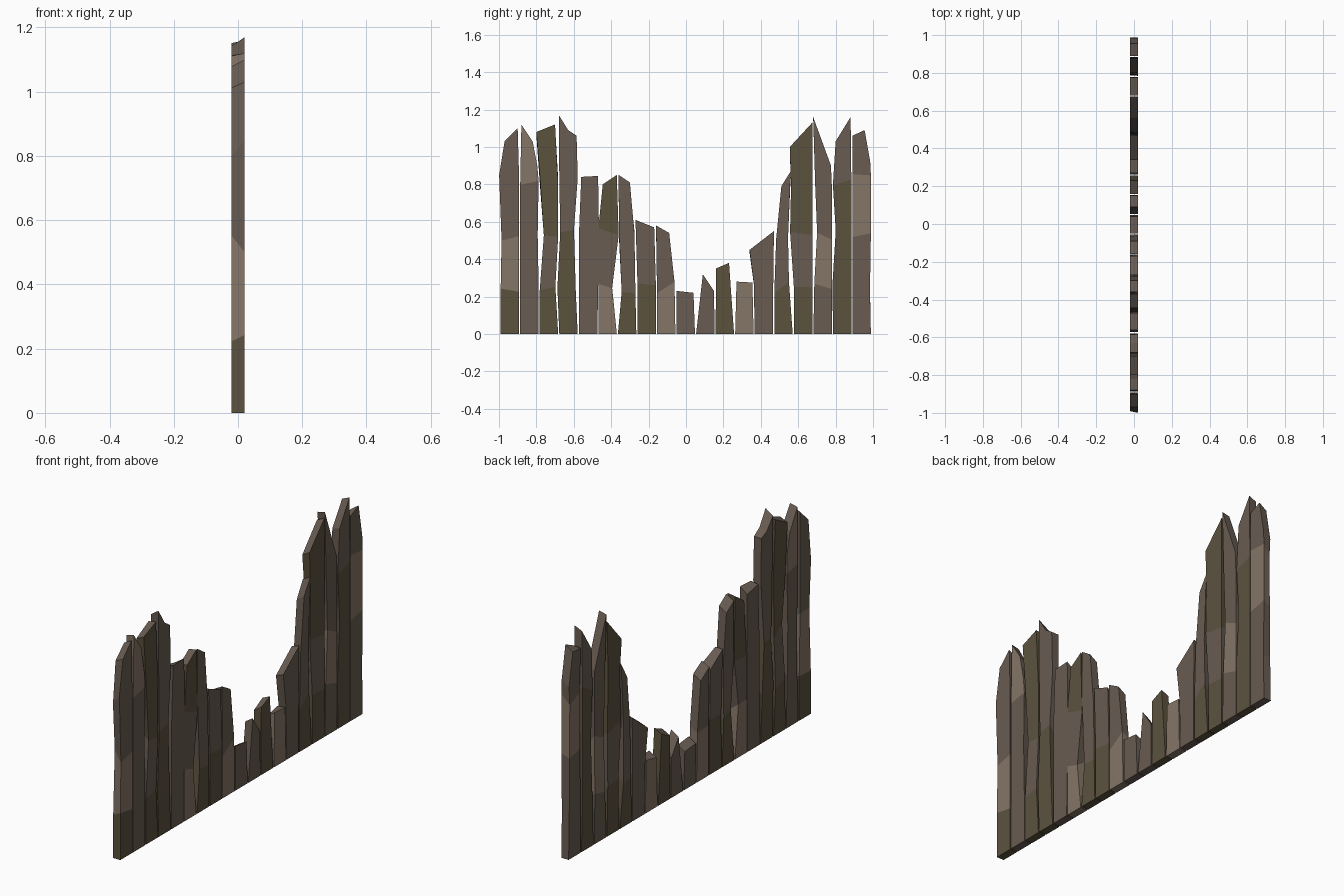
import bpy, bmesh, random

if "Cube" in bpy.data.objects:
    bpy.data.objects.remove(bpy.data.objects["Cube"])

random.seed(4)
HALF = 0.021            # half thickness of the boards
PITCH = 0.1045          # spacing along y
LEVELS = (0, 0.25, 0.53, 0.82)

# Wood tones: brown, light, olive
TONES = {}
for key, name, col in (("b", "brown_wood", (0.14, 0.107, 0.084, 1)),
                       ("l", "light_wood", (0.235, 0.178, 0.133, 1)),
                       ("o", "olive_wood", (0.107, 0.084, 0.048, 1))):
    TONES[key] = bpy.data.materials.new(name)
    TONES[key].diffuse_color = col
ORDER = list(TONES)

# Each board: tone of each band from the ground up, then its broken top (y, z) left to right
BOARDS = [
    ("olbb", (-.97, 1.03), (-.90, 1.10)),
    ("bbbl", (-.88, 1.12), (-.82, 1.03), (-.795, .90)),
    ("oboo", (-.80, 1.08), (-.70, 1.12)),
    ("oobb", (-.68, 1.17), (-.63, 1.09), (-.585, 1.06)),
    ("bbb", (-.56, .84), (-.47, .845)),
    ("lbo", (-.445, .80), (-.37, .85)),
    ("obb", (-.36, .85), (-.30, .81)),
    ("ob", (-.27, .61), (-.17, .57)),
    ("lb", (-.16, .58), (-.09, .54)),
    ("b", (-.05, .23), (.04, .22)),
    ("b", (.09, .32), (.15, .23)),
    ("o", (.16, .35), (.23, .38)),
    ("l", (.27, .28), (.355, .275)),
    ("bb", (.34, .45), (.47, .55)),
    ("obb", (.51, .79), (.56, .87)),
    ("oboo", (.555, 1.0), (.675, 1.13)),
    ("blbb", (.68, 1.16), (.775, .90)),
    ("ooob", (.80, 1.03), (.88, 1.16)),
    ("bblb", (.89, 1.06), (.955, 1.09), (.985, .92)),
]

# Edge shifts at the levels above ground: left edge, right edge
WAISTS = {
    0: ((0, .005, -.008), (0, 0, 0)),
    1: ((0, 0, 0), (0, -.005, 0)),
    2: ((0, .022, 0), (-.015, 0, 0)),
    3: ((-.01, .005, 0), (-.01, -.02, 0)),
    4: ((0, 0), (.005, .01)),
    5: ((0, 0), (-.025, .01)),
    6: ((.02, .005), (-.005, -.01)),
    8: ((0,), (-.005,)),
    13: ((-.005,), (0,)),
    14: ((0, .01), (-.02, -.025)),
    15: ((0, -.02, -.015), (0, 0, 0)),
    16: ((.005, .02, .01), (0, 0, 0)),
    17: ((-.002, .015, 0), (0, 0, 0)),
    18: ((0, 0, 0), (-.005, 0, 0)),
}


def board(i, tones, top):
    n = len(tones)
    y0 = -0.991 + PITCH * i
    y1 = y0 + PITCH - 0.006
    left, right = WAISTS.get(i, ((0,) * (n - 1), (0,) * (n - 1)))
    bm = bmesh.new()

    # Outline rows for both broad faces; the far one is slightly worn
    sides = []
    for x in (HALF, -HALF):
        rows = []
        for k in range(n):
            j = 0.035 if k else 0
            dl, dr = (left[k - 1], right[k - 1]) if k else (0, 0)
            w = random.uniform(0, .01) if k and x < 0 else 0
            rows.append([bm.verts.new((x, y0 + dl + w, LEVELS[k] + random.uniform(-j, j))),
                         bm.verts.new((x, y1 + dr - w, LEVELS[k] + random.uniform(-j, j)))])
        drop = 0 if x > 0 else 0.03
        rows.append([bm.verts.new((x, y, z - random.uniform(0, drop))) for y, z in top])
        sides.append(rows)

    # Bands of broad faces and narrow edges
    f, b = sides
    for k, tone in enumerate(tones):
        for rows in sides:
            add(bm, rows[k] + rows[k + 1][::-1], tone)
        for e in (0, -1):
            add(bm, [f[k][e], f[k + 1][e], b[k + 1][e], b[k][e]], tone)
    # Splintered top and flat foot
    for k in range(len(top) - 1):
        add(bm, [f[-1][k], f[-1][k + 1], b[-1][k + 1], b[-1][k]], "b")
    add(bm, [f[0][0], f[0][1], b[0][1], b[0][0]], tones[0])

    bmesh.ops.recalc_face_normals(bm, faces=bm.faces)
    mesh = bpy.data.meshes.new(f"board_{i + 1:02d}")
    bm.to_mesh(mesh)
    bm.free()
    for key in ORDER:
        mesh.materials.append(TONES[key])
    bpy.context.collection.objects.link(bpy.data.objects.new(mesh.name, mesh))


def add(bm, verts, tone):
    bm.faces.new(verts).material_index = ORDER.index(tone)


for i, (tones, *top) in enumerate(BOARDS):
    board(i, tones, top)

for m in bpy.data.materials:
    if m.users and not m.is_grease_pencil:
        m.use_nodes = True
        m.node_tree.nodes["Principled BSDF"].inputs["Base Color"].default_value = m.diffuse_color
